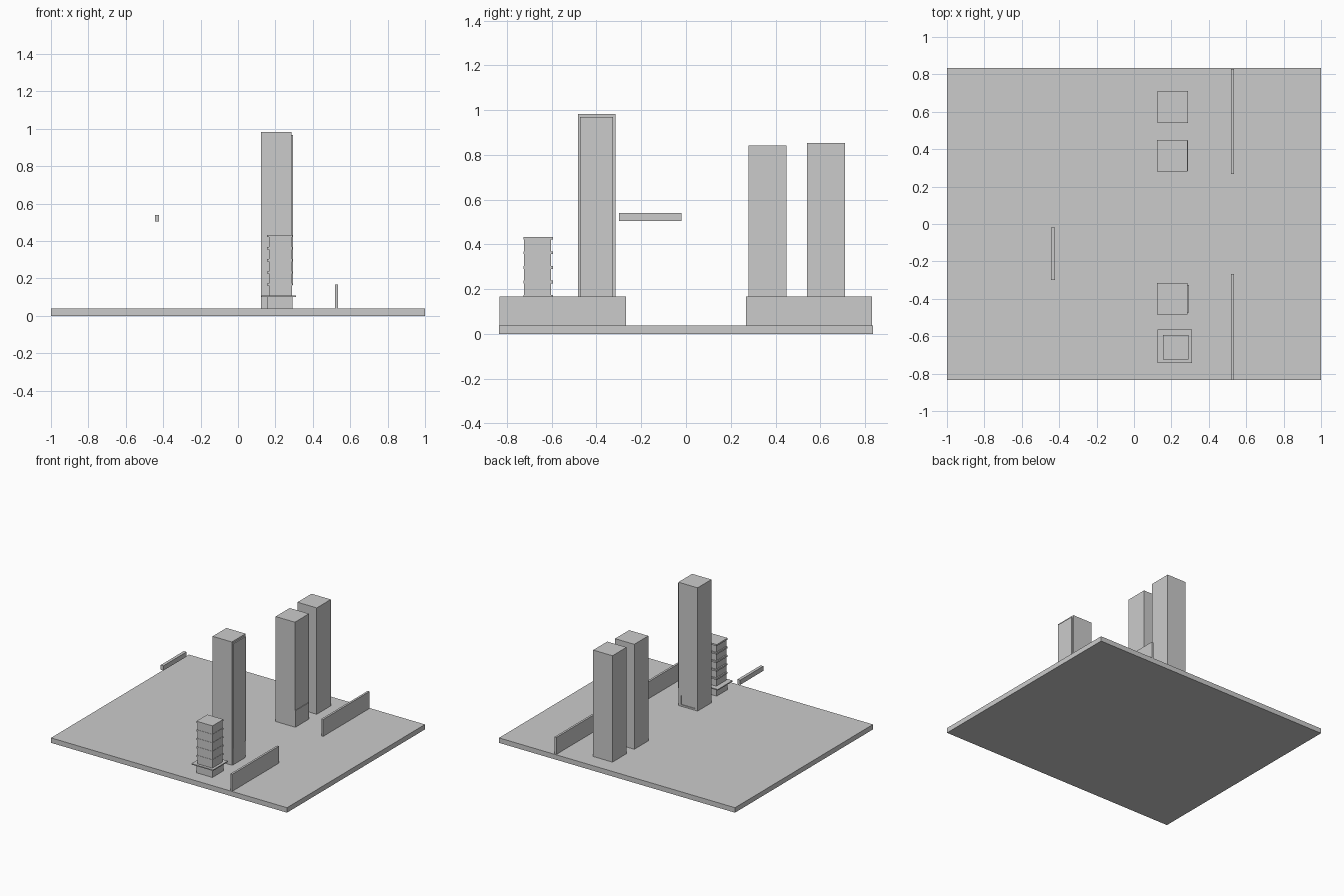
import bpy

if "Cube" in bpy.data.objects:
    bpy.data.objects.remove(bpy.data.objects["Cube"])


def box(name, x, y, z):
    """Axis-aligned box from (min, max) ranges."""
    bpy.ops.mesh.primitive_cube_add(
        size=1, location=[(r[0] + r[1]) / 2 for r in (x, y, z)])
    ob = bpy.context.object
    ob.name = name
    ob.scale = [r[1] - r[0] for r in (x, y, z)]
    bpy.ops.object.transform_apply(location=False, rotation=False, scale=True)
    return ob


GROUND = 0.038

# Ground slab
box("ground_slab", (-1, 1), (-0.835, 0.835), (0, GROUND))

# Low walls on both sides of the entrance
for side, y in (("front", (-0.833, -0.268)), ("rear", (0.268, 0.83))):
    box(side + "_wall", (0.518, 0.534), y, (GROUND, 0.168))

# Floating beam
box("floating_beam", (-0.445, -0.422), (-0.30, -0.02), (0.504, 0.54))

# Three tall towers
TX = (0.123, 0.286)
tall = box("tall_tower", TX, (-0.483, -0.316), (GROUND, 0.982))
box("middle_tower", TX, (0.28, 0.45), (GROUND, 0.842))
box("rear_tower", (0.126, 0.289), (0.54, 0.71), (GROUND, 0.853))

# Facade panels on the right faces
box("tall_facade_panel", (0.28, 0.295), (-0.474, -0.327), (0.165, 0.968))
box("tall_lower_panel", (0.28, 0.29), (-0.474, -0.327), (GROUND, 0.165))
box("middle_lower_panel", (0.28, 0.29), (0.284, 0.446), (GROUND, 0.165))

# Shallow doorway recess in the back of the tall tower
cutter = box("doorway_cutter", (0.145, 0.265), (-0.322, -0.30), (0.05, 0.12))
cutter.hide_render = True
cutter.hide_viewport = True
mod = tall.modifiers.new("doorway", "BOOLEAN")
mod.operation = "DIFFERENCE"
mod.object = cutter

# Small building: plinth, canopy, stacked floors with set-back walls
SX, SY = (0.155, 0.291), (-0.725, -0.593)
box("small_plinth", SX, SY, (GROUND, 0.1))
box("small_canopy", (0.126, 0.309), (-0.744, -0.564), (0.1, 0.108))
FLOORS = 5
z0, top = 0.108, 0.433
step = (top - z0) / FLOORS
for i in range(FLOORS):
    z = z0 + i * step
    box(f"small_floor_wall_{i + 1}", (SX[0] + 0.01, SX[1] - 0.002),
        (SY[0] + 0.002, SY[1] - 0.01), (z, z + step - 0.012))
    box(f"small_floor_slab_{i + 1}", SX, SY, (z + step - 0.012, z + step))
